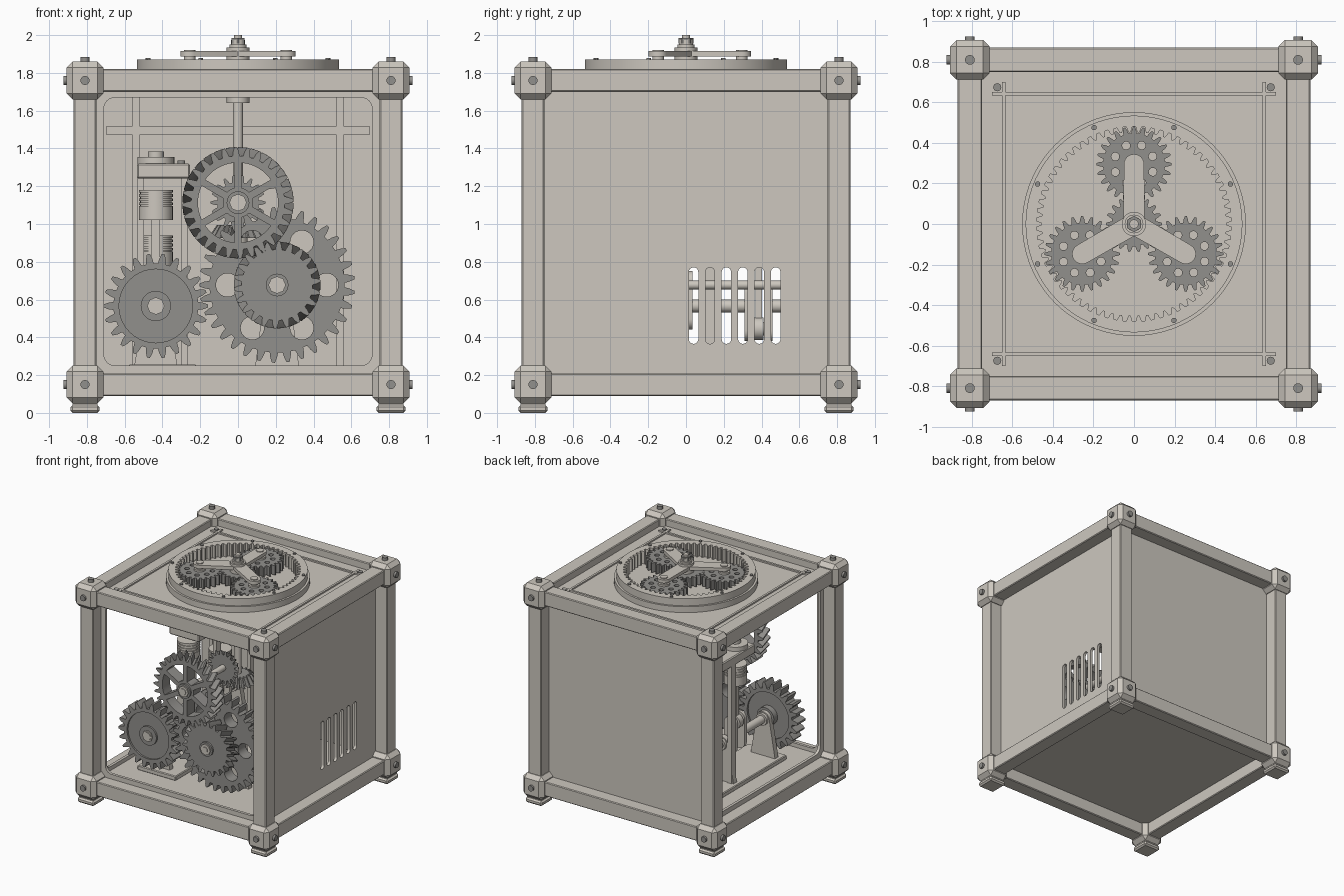
import bpy, bmesh
from math import pi, sin, cos, atan2, hypot, radians
from mathutils import Matrix

if "Cube" in bpy.data.objects:
    bpy.data.objects.remove(bpy.data.objects["Cube"], do_unlink=True)


def material(name, rgb):
    m = bpy.data.materials.new(name)
    m.use_nodes = True
    m.diffuse_color = (*rgb, 1)
    m.node_tree.nodes["Principled BSDF"].inputs["Base Color"].default_value = (*rgb, 1)
    return m


BODY = material("warm grey", (0.61, 0.575, 0.52))
GEAR = material("gear grey", (0.285, 0.277, 0.262))

# Local z of a part points along: up, front, back or left (+x)
AXES = {
    "up": Matrix.Identity(4),
    "front": Matrix.Rotation(pi / 2, 4, "X"),
    "back": Matrix.Rotation(-pi / 2, 4, "X"),
    "left": Matrix(((0, 0, 1), (1, 0, 0), (0, 1, 0))).to_4x4(),
}


def add(name, bm, mat, loc=(0, 0, 0), axis="up"):
    bm.transform(Matrix.Translation(loc) @ AXES[axis])
    bmesh.ops.recalc_face_normals(bm, faces=bm.faces)
    me = bpy.data.meshes.new(name)
    bm.to_mesh(me)
    bm.free()
    me.materials.clear()
    me.materials.append(mat)
    ob = bpy.data.objects.new(name, me)
    bpy.context.scene.collection.objects.link(ob)


def box(name, loc, size, chamfer=0):
    bm = bmesh.new()
    bmesh.ops.create_cube(bm, size=1, matrix=Matrix.Diagonal((*size, 1)))
    if chamfer:
        bmesh.ops.bevel(bm, geom=bm.edges[:], offset=chamfer, segments=1, affect="EDGES")
    add(name, bm, BODY, loc)


def stack(name, steps, loc=(0, 0, 0), axis="up", mat=BODY, seg=28):
    """Coaxial cylinders, each (radius, start, end) along the axis."""
    bm = bmesh.new()
    for r, a, b in steps:
        bmesh.ops.create_cone(bm, cap_ends=True, segments=seg, radius1=r, radius2=r,
                              depth=b - a, matrix=Matrix.Translation((0, 0, (a + b) / 2)))
    add(name, bm, mat, loc, axis)


def arc(cx, cy, r, a0, a1, n=10):
    return [(cx + r * cos(a0 + (a1 - a0) * i / n), cy + r * sin(a0 + (a1 - a0) * i / n))
            for i in range(n + 1)]


def circle(cx, cy, r, n=32):
    return arc(cx, cy, r, 0, 2 * pi, n)[:-1]


def rounded(cx, cy, w, h, r):
    pts = []
    for k, (sx, sy) in enumerate(((1, 1), (-1, 1), (-1, -1), (1, -1))):
        pts += arc(cx + sx * (w / 2 - r), cy + sy * (h / 2 - r), r, k * pi / 2, (k + 1) * pi / 2, 6)
    return list(dict.fromkeys((round(x, 5), round(y, 5)) for x, y in pts))


def teeth(n, root, tip, phase=0):
    mid, pts = (root + tip) / 2, []
    for i in range(n):
        for f, r in ((-.33, root), (-.24, mid), (-.1, tip), (.1, tip), (.24, mid), (.33, root)):
            a = phase + 2 * pi * (i + f) / n
            pts.append((r * cos(a), r * sin(a)))
    return pts


def meshing(n1, p1, n2, theta):
    """Phase of a second gear lying in direction theta from the first."""
    return theta + pi - 2 * pi * (0.5 - n1 * (theta - p1) / (2 * pi)) / n2


def plate(name, loops, t, loc, axis="up", mat=BODY, twist=0, taper=1, r_min=0):
    """Extruded outline with holes; the rim may twist or taper."""
    cu = bpy.data.curves.new(name, "CURVE")
    cu.dimensions, cu.fill_mode, cu.extrude = "2D", "BOTH", t / 2
    for loop in loops:
        sp = cu.splines.new("POLY")
        sp.points.add(len(loop) - 1)
        for p, (x, y) in zip(sp.points, loop):
            p.co = (x, y, 0, 1)
        sp.use_cyclic_u = True
    tmp = bpy.data.objects.new(name + " outline", cu)
    bpy.context.scene.collection.objects.link(tmp)
    bpy.context.view_layer.update()
    me = bpy.data.meshes.new_from_object(tmp.evaluated_get(bpy.context.evaluated_depsgraph_get()))
    bm = bmesh.new()
    bm.from_mesh(me)
    bpy.data.objects.remove(tmp)
    bpy.data.curves.remove(cu)
    bpy.data.meshes.remove(me)
    bmesh.ops.remove_doubles(bm, verts=bm.verts, dist=1e-5)
    for f in bm.faces:
        f.material_index = 0
    for v in bm.verts:
        if hypot(v.co.x, v.co.y) > r_min:
            v.co = Matrix.Rotation(twist * v.co.z / t, 3, "Z") @ v.co
            if v.co.z > 0:
                v.co.x *= taper
                v.co.y *= taper
    add(name, bm, mat, loc, axis)


# Cage: corner blocks, bolts, feet and rails
C, LOW, HIGH = 0.81, 0.15, 1.76
for sx in (-1, 1):
    for sy in (-1, 1):
        for z in (LOW, HIGH):
            at = (sx * C, sy * C, z)
            box("corner_block", at, (0.195, 0.195, 0.2), 0.032)
            for s, axis in ((sx, "left"), (sy, "back")):
                ends = sorted((s * 0.09, s * 0.115))
                stack("corner_bolt", [(0.024, *ends)], at, axis, GEAR, 16)
        stack("corner_bolt_top", [(0.024, 0.09, 0.125)], (sx * C, sy * C, HIGH), "up", GEAR, 16)
        box("foot_neck", (sx * C, sy * C, 0.045), (0.13, 0.13, 0.04))
        box("foot", (sx * C, sy * C, 0.021), (0.155, 0.155, 0.042), 0.012)
        box("post", (sx * C, sy * C, 0.955), (0.12, 0.12, 1.5), 0.006)
    for z in (LOW, HIGH):
        box("rail_across", (0, sx * C, z), (1.5, 0.12, 0.12), 0.006)
        box("rail_along", (sx * C, 0, z), (0.12, 1.5, 0.12), 0.006)

# Panels: two with windows, one vented, one plain, floor and lid
wall, window = rounded(0, 0, 1.52, 1.52, 0.005), rounded(0, 0.005, 1.42, 1.42, 0.06)
vents = [rounded(0.04 + 0.087 * i, 0.568 - 0.955, 0.05, 0.405, 0.025) for i in range(6)]
INSET = 0.75
plate("front_window_panel", [wall, window], 0.024, (0, -INSET, 0.955), "front")
plate("right_window_panel", [wall, window], 0.024, (-INSET, 0, 0.955), "left")
plate("left_vented_panel", [wall] + vents, 0.024, (INSET, 0, 0.955), "left")
plate("back_panel", [wall], 0.024, (0, INSET, 0.955), "front")
box("floor", (0, 0, 0.205), (1.52, 1.52, 0.024))
box("lid", (0, 0, 1.748), (1.52, 1.52, 0.024))
box("back_crossbar", (0, 0.72, 1.495), (1.4, 0.04, 0.04))
for s in (-1, 1):
    box("back_upright", (s * 0.54, 0.72, 0.95), (0.04, 0.04, 1.5))
    box("lid_strip_along", (s * 0.642, 0, 1.765), (0.018, 1.4, 0.014))
    box("lid_strip_across", (0, s * 0.642, 1.765), (1.4, 0.018, 0.014))
    for t in (-1, 1):
        stack("lid_bolt", [(0.02, 1.755, 1.775)], (s * 0.675, t * 0.675, 0), "up", GEAR, 16)

# Planetary gear set on the lid
N_SUN, N_PLANET, N_RING, ORBIT = 18, 24, 66, 0.295
plate("ring_flange", [circle(0, 0, 0.552, 72), circle(0, 0, 0.485, 72)], 0.05, (0, 0, 1.785))
first = meshing(N_SUN, 0, N_PLANET, pi / 2)
ring_phase = pi / 2 - N_PLANET * (pi / 2 - first) / N_RING + pi / N_RING
plate("ring_gear", [circle(0, 0, 0.535, 72), teeth(N_RING, 0.481, 0.453, ring_phase)], 0.105, (0, 0, 1.8175))
for k in range(8):
    a = pi / 8 + k * pi / 4
    stack("ring_bolt", [(0.013, 1.86, 1.88)], (0.515 * cos(a), 0.515 * sin(a), 0), "up", GEAR, 12)
plate("sun_gear", [teeth(N_SUN, 0.11, 0.139)], 0.08, (0, 0, 1.815), mat=GEAR)
arms = []
for k in range(3):
    a = pi / 2 + k * 2 * pi / 3
    x, y = ORBIT * cos(a), ORBIT * sin(a)
    holes = [circle(0.1 * cos(h * pi / 4 + 0.4), 0.1 * sin(h * pi / 4 + 0.4), 0.02, 14) for h in range(8)]
    plate("planet_gear", [teeth(N_PLANET, 0.153, 0.186, meshing(N_SUN, 0, N_PLANET, a))] + holes,
          0.08, (x, y, 1.815), mat=GEAR)
    stack("planet_pin", [(0.03, 1.76, 1.922), (0.045, 1.85, 1.87)], (x, y, 0))
    arms += arc(x, y, 0.05, a - pi / 2, a + pi / 2, 12)
    arms.append((0.06 * cos(a + pi / 3), 0.06 * sin(a + pi / 3)))
plate("planet_carrier", [arms], 0.028, (0, 0, 1.901))
stack("carrier_hub", [(0.06, 1.85, 1.935), (0.046, 1.93, 1.95), (0.036, 1.94, 1.975), (0.022, 1.97, 2.0)])
stack("carrier_nut", [(0.04, 1.955, 1.985)], mat=GEAR, seg=6)

# Front gear train
CRANK, MAIN, UPPER = (-0.435, 0.566), (0.207, 0.677), (0, 1.113)
direction = atan2(MAIN[1] - CRANK[1], MAIN[0] - CRANK[0])
plate("crank_gear", [teeth(22, 0.225, 0.277), circle(0, 0, 0.195, 40)], 0.11, (CRANK[0], -0.53, CRANK[1]), "front", GEAR)
plate("crank_gear_web", [circle(0, 0, 0.2, 40)], 0.08, (CRANK[0], -0.53, CRANK[1]), "front", GEAR)
lightening = [circle(0.262 * cos(k * pi / 3), 0.262 * sin(k * pi / 3), 0.062, 24) for k in range(6)]
plate("main_gear", [teeth(33, 0.358, 0.412, meshing(22, 0, 33, direction))] + lightening, 0.1,
      (MAIN[0], -0.53, MAIN[1]), "front", GEAR)
direction = atan2(UPPER[1] - MAIN[1], UPPER[0] - MAIN[0])
plate("helical_pinion", [teeth(22, 0.188, 0.23)], 0.1, (MAIN[0], -0.66, MAIN[1]), "front", GEAR, 0.2, r_min=0.18)
spokes = []
for k in range(6):
    a = k * pi / 3
    spokes.append(arc(0, 0, 0.212, a - radians(25), a + radians(25), 8)
                  + arc(0, 0, 0.08, a + radians(16), a - radians(16), 4))
plate("helical_wheel", [teeth(28, 0.248, 0.295, meshing(22, 0, 28, direction))] + spokes, 0.1,
      (UPPER[0], -0.66, UPPER[1]), "front", GEAR, -0.157, r_min=0.23)
# Crank positions along y; the crankshaft is open at each throw
THROWS = ((-0.04, 1), (0.385, -1))
shafts = (("crank", CRANK, -0.6, 0.08, [(0.034, -0.6, -0.09), (0.034, 0.01, 0.335), (0.034, 0.435, 0.64)]),
          ("main", MAIN, -0.74, 0.06, [(0.023, -0.74, 0.66)]),
          ("upper", UPPER, -0.74, 0.06, [(0.026, -0.74, -0.1)]))
for label, (x, z), front, hub, steps in shafts:
    stack(label + "_shaft", steps, (x, 0, z), "back")
    stack(label + "_hub", [(hub, front + 0.015, front + 0.16)], (x, 0, z), "back", GEAR)
    stack(label + "_nut", [(0.046, front + 0.005, front + 0.05)], (x, 0, z), "back", BODY, 8)

# Bevel drive to the vertical shaft
plate("shaft_bevel_gear", [teeth(18, 0.11, 0.145)], 0.07, (0, -0.165, UPPER[1]), "back", GEAR, taper=0.68)
plate("crown_bevel_gear", [teeth(20, 0.12, 0.16)], 0.07, (0, 0, 0.96), "up", GEAR, taper=0.7)
stack("vertical_shaft", [(0.027, 0.9, 1.8), (0.06, 1.64, 1.74), (0.05, 0.9, 0.94)])

# Engine bed, bearing stands and columns
box("engine_bed", (-0.4, 0.06, 0.235), (0.36, 1.16, 0.04), 0.006)
for label, (x, z), places in (("crank", CRANK, (-0.43, 0.125, 0.58)), ("main", MAIN, (-0.3, 0.6))):
    outline = [(-0.12, 0.215 - z), (0.12, 0.215 - z)] + arc(0, 0, 0.06, 0, pi, 12)
    for y in places:
        plate(label + "_bearing_stand", [outline], 0.045, (x, y, z), "front")
        stack(label + "_bearing", [(0.05, y - 0.045, y + 0.045)], (x, 0, z), "back")
for x in (-0.515, -0.285):
    for y in (0.125, 0.58):
        box("head_column", (x, y, 0.735), (0.036, 0.06, 1.03))
box("cylinder_head", (-0.395, 0.235, 1.28), (0.28, 0.79, 0.08), 0.008)

# Two cranks, rods and pistons in opposite phase
for y, s in THROWS:
    x, pin = CRANK[0], CRANK[1] + s * 0.12
    top = 1.06 + s * 0.12
    for d in (-0.06, 0.06):
        plate("crank_web", [rounded(0, s * 0.03, 0.11, 0.31, 0.055)], 0.028, (x, y + d, CRANK[1]), "front")
    stack("crank_pin", [(0.035, y - 0.06, y + 0.06)], (x, 0, pin), "back")
    stack("rod_big_end", [(0.06, y - 0.025, y + 0.025)], (x, 0, pin), "back")
    box("connecting_rod", (x, y, (pin + top - 0.1) / 2), (0.045, 0.035, top - 0.1 - pin))
    rings = [(0.09, top - 0.022 * i - 0.014, top - 0.022 * i) for i in range(4)]
    stack("piston", [(0.083, top - 0.16, top - 0.004), (0.09, top - 0.16, top - 0.085)] + rings, (x, y, 0))
    stack("cylinder_cap", [(0.098, 1.3, 1.355), (0.042, 1.35, 1.385)], (x, y, 0))
    stack("head_bolt", [(0.02, 1.31, 1.335)], (-0.3, y, 0), "up", GEAR, 12)

# Smooth round parts while keeping edges crisp
bpy.ops.object.select_all(action="DESELECT")
for ob in bpy.context.scene.objects:
    if ob.type == "MESH":
        ob.select_set(True)
        bpy.context.view_layer.objects.active = ob
bpy.ops.object.shade_smooth_by_angle(angle=radians(30))
